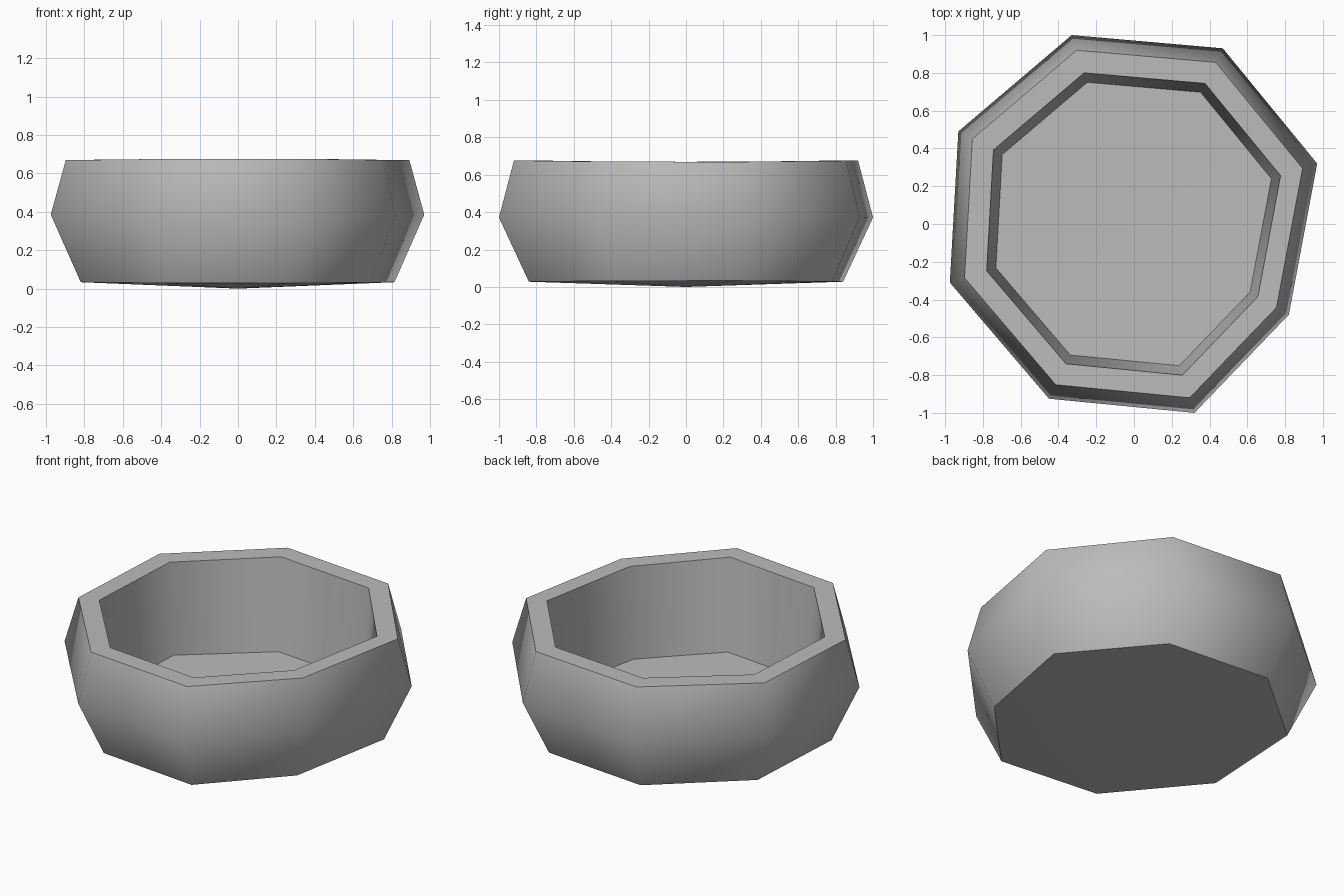
import bpy, bmesh, math

cube = bpy.data.objects.get("Cube")
if cube:
    bpy.data.objects.remove(cube, do_unlink=True)

# Clay colour
clay = bpy.data.materials.new("grey_clay")
clay.use_nodes = True
colour = (0.5, 0.5, 0.5, 1)
clay.diffuse_color = colour
clay.node_tree.nodes["Principled BSDF"].inputs["Base Color"].default_value = colour

# Widest outline of the bowl, a hand-shaped octagon (counter-clockwise)
outline = [(0.97, 0.32), (0.47, 0.93), (-0.33, 1.0), (-0.93, 0.49),
           (-0.975, -0.31), (-0.45, -0.925), (0.32, -1.0), (0.82, -0.48)]

# Rings from the underside over the rim to the floor:
# scale of outline, height at the sides, height at front and back
rings = [(0.84, 0.034, 0.028), (1.0, 0.387, 0.371), (0.92, 0.668, 0.676),
         (0.80, 0.668, 0.676), (0.75, 0.115, 0.11)]

bm = bmesh.new()


def add_ring(scale, side_z, end_z):
    return [bm.verts.new((x * scale, y * scale, side_z + (end_z - side_z) * y * y))
            for x, y in outline]


def close_ring(ring, z):
    """Fan a ring to a slightly sunken centre point."""
    centre = bm.verts.new((0, 0, z))
    for a, b in zip(ring, ring[1:] + ring[:1]):
        bm.faces.new((a, b, centre))


loops = [add_ring(*r) for r in rings]
for low, high in zip(loops, loops[1:]):
    for i in range(len(outline)):
        j = (i + 1) % len(outline)
        bm.faces.new((low[i], low[j], high[j], high[i]))
close_ring(loops[0], 0.0)
close_ring(loops[-1], 0.1)
bmesh.ops.recalc_face_normals(bm, faces=bm.faces)

mesh = bpy.data.meshes.new("bowl")
bm.to_mesh(mesh)
bm.free()
mesh.materials.append(clay)
bowl = bpy.data.objects.new("bowl", mesh)
bpy.context.collection.objects.link(bowl)

# Soft walls, crisp rim, floor and foot
bpy.ops.object.select_all(action="DESELECT")
bowl.select_set(True)
bpy.context.view_layer.objects.active = bowl
bpy.ops.object.shade_smooth_by_angle(angle=math.radians(56))
